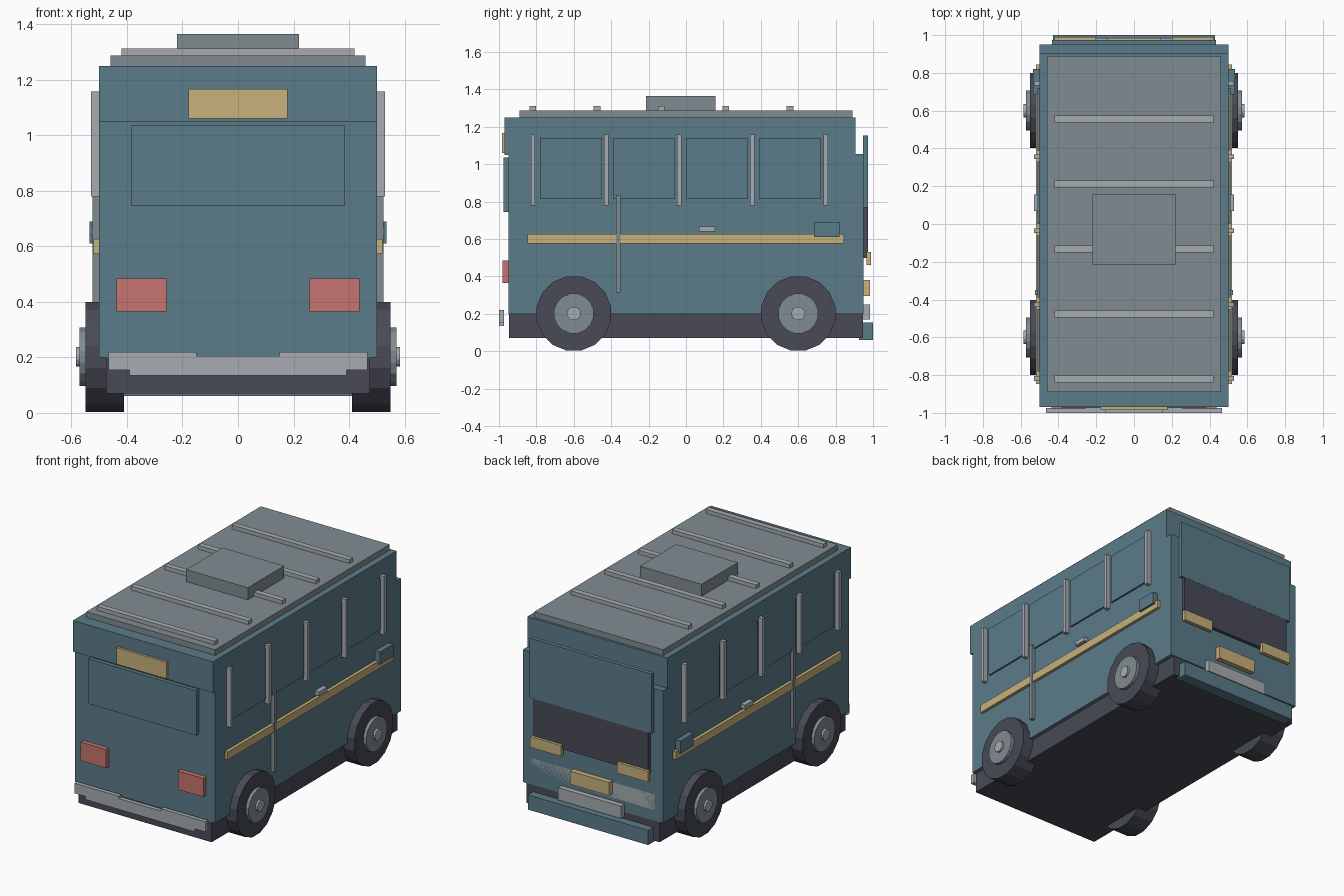
import bpy, bmesh, math
from mathutils import Matrix

if "Cube" in bpy.data.objects:
    bpy.data.objects.remove(bpy.data.objects["Cube"])


def mat(name, rgb):
    m = bpy.data.materials.new(name)
    lin = [((c / 255 + 0.055) / 1.055) ** 2.4 for c in rgb]
    m.diffuse_color = (*lin, 1)
    m.use_nodes = True
    m.node_tree.nodes["Principled BSDF"].inputs["Base Color"].default_value = m.diffuse_color
    return m


TEAL = mat("teal_paint", (91, 124, 137))
DARK = mat("dark_rubber", (72, 74, 86))
GREY = mat("roof_grey", (128, 140, 145))
LIGHT = mat("light_metal", (167, 171, 177))
YELLOW = mat("warm_yellow", (200, 177, 124))
RED = mat("tail_red", (198, 116, 110))


def finish(name, bm, m):
    bmesh.ops.recalc_face_normals(bm, faces=bm.faces)
    me = bpy.data.meshes.new(name)
    bm.to_mesh(me)
    bm.free()
    me.materials.append(m)
    ob = bpy.data.objects.new(name, me)
    bpy.context.collection.objects.link(ob)
    return ob


def box(name, x, y, z, m):
    """Box from (min, max) ranges on each axis."""
    bm = bmesh.new()
    mid = [(a + b) / 2 for a, b in (x, y, z)]
    size = [b - a for a, b in (x, y, z)]
    bmesh.ops.create_cube(bm, size=1, matrix=Matrix.Translation(mid) @ Matrix.Diagonal((*size, 1)))
    return finish(name, bm, m)


def pair(name, x, y, z, m):
    """Box on the right side and its mirror on the left."""
    box(name + "_right", x, y, z, m)
    box(name + "_left", (-x[1], -x[0]), y, z, m)


def disc(name, x, y, z, r, sides, m):
    """Cylinder along x."""
    bm = bmesh.new()
    M = Matrix.Translation(((x[0] + x[1]) / 2, y, z)) @ Matrix.Rotation(math.pi / 2, 4, 'Y')
    M = M @ Matrix.Rotation(math.pi / sides, 4, 'Z')
    bmesh.ops.create_cone(bm, cap_ends=True, segments=sides, radius1=r, radius2=r,
                          depth=x[1] - x[0], matrix=M)
    return finish(name, bm, m)


# Body, upper cap and chassis
box("body", (-.5, .5), (-.95, .95), (.2, 1.055), TEAL)
box("upper_body", (-.5, .5), (-.97, .905), (1.05, 1.25), TEAL)
box("chassis", (-.475, .475), (-.947, .947), (.07, .2), DARK)

# Roof
box("roof_panel", (-.46, .46), (-.89, .89), (1.25, 1.287), GREY)
for i in range(5):
    y = -.82 + i * .344
    box(f"roof_bar_{i}", (-.42, .42), (y - .018, y + .018), (1.287, 1.312), LIGHT)
box("roof_unit", (-.22, .22), (-.214, .157), (1.287, 1.365), GREY)

# Sides: windows, pillars, stripe, pole, handle, mirror
for i in range(4):
    y = -.78 + i * .39
    pair(f"side_window_{i}", (.5, .512), (y, y + .33), (.813, 1.14), TEAL)
for i in range(5):
    y = -.818 + i * .391
    pair(f"window_pillar_{i}", (.5, .53), (y - .012, y + .012), (.78, 1.158), LIGHT)
pair("side_stripe", (.5, .52), (-.848, .845), (.575, .627), YELLOW)
pair("side_pole", (.5, .524), (-.375, -.35), (.315, .835), GREY)
pair("door_handle", (.5, .53), (.07, .155), (.64, .667), LIGHT)
pair("side_mirror", (.5, .535), (.685, .82), (.61, .69), TEAL)

# Wheels
for sx in (1, -1):
    for sy in (1, -1):
        tag = ("right" if sx > 0 else "left") + ("_a" if sy < 0 else "_b")
        for part, x0, x1, r, n, m in (("wheel", .41, .55, .202, 16, DARK),
                                      ("hub", .54, .571, .108, 16, GREY),
                                      ("hub_cap", .56, .584, .037, 12, LIGHT)):
            xr = (x0, x1) if sx > 0 else (-x1, -x0)
            disc(f"{part}_{tag}", xr, sy * .6, .202, r, n, m)

# End facing -y: sign, window, tail lights, stepped bumper
box("end_sign", (-.178, .178), (-.985, -.968), (1.06, 1.167), YELLOW)
box("end_window", (-.385, .385), (-.975, -.948), (.745, 1.035), TEAL)
pair("tail_light", (.257, .438), (-.98, -.948), (.365, .485), RED)
half = [(.15, .205), (.15, .22), (.467, .22), (.467, .155), (.39, .155), (.39, .135)]
outline = half + [(-x, z) for x, z in reversed(half)]
bm = bmesh.new()
face = bm.faces.new([bm.verts.new((x, -1, z)) for x, z in outline])
ext = bmesh.ops.extrude_face_region(bm, geom=[face], use_keep_orig=True)
bmesh.ops.translate(bm, vec=(0, .027, 0),
                    verts=[v for v in ext["geom"] if isinstance(v, bmesh.types.BMVert)])
finish("tail_bumper", bm, LIGHT)

# End facing +y: upper panel, windshield, lamps, plates, bumper
box("upper_panel", (-.435, .435), (.947, .973), (.77, 1.155), TEAL)
box("windshield", (-.41, .41), (.947, .972), (.5, .77), DARK)
pair("head_lamp", (.2, .42), (.965, .99), (.46, .53), YELLOW)
box("grille", (-.44, .44), (.93, .95), (.27, .37), LIGHT)
box("centre_lamp", (-.14, .14), (.947, .984), (.295, .38), YELLOW)
box("number_plate", (-.225, .225), (.947, .984), (.17, .25), LIGHT)
box("nose_bumper", (-.43, .43), (.925, 1.0), (.06, .155), TEAL)
